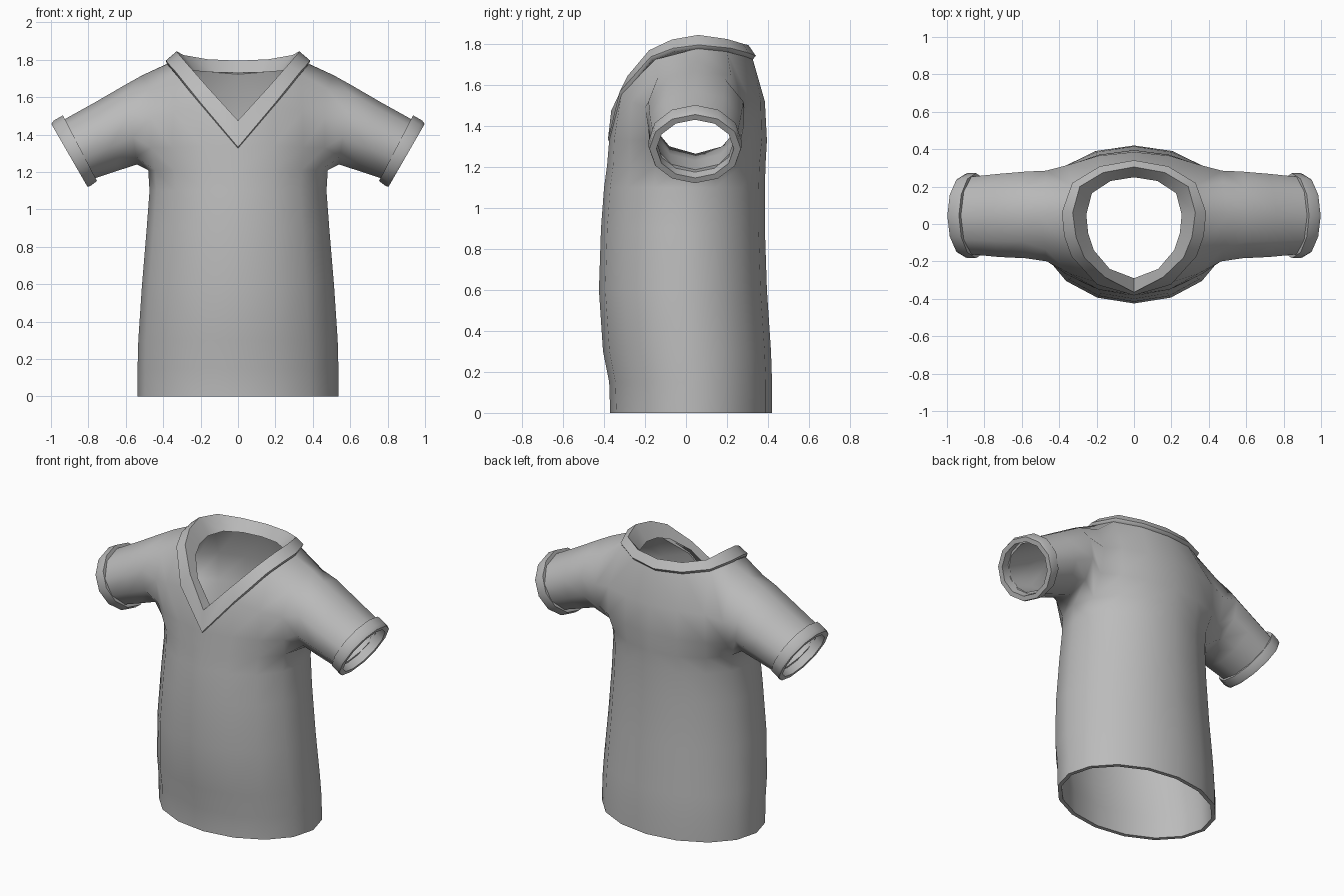
import bpy
import math
from mathutils import Vector

cube = bpy.data.objects.get("Cube")
if cube:
    bpy.data.objects.remove(cube, do_unlink=True)

# One plain fabric colour
fabric = bpy.data.materials.new("grey fabric")
fabric.use_nodes = True
fabric.diffuse_color = (0.5, 0.5, 0.5, 1)
fabric.node_tree.nodes["Principled BSDF"].inputs["Base Color"].default_value = (0.5, 0.5, 0.5, 1)


def finish(name, verts, faces, thickness=0):
    """Mirror a half mesh across x, give it cloth thickness and smooth it."""
    mesh = bpy.data.meshes.new(name)
    mesh.from_pydata([tuple(v) for v in verts], [], faces)
    mesh.materials.append(fabric)
    obj = bpy.data.objects.new(name, mesh)
    bpy.context.collection.objects.link(obj)
    mirror = obj.modifiers.new("mirror", 'MIRROR')
    mirror.merge_threshold = 0.0005
    if thickness:
        solid = obj.modifiers.new("cloth", 'SOLIDIFY')
        solid.thickness = thickness
        solid.offset = -1
    bpy.ops.object.select_all(action='DESELECT')
    obj.select_set(True)
    bpy.context.view_layer.objects.active = obj
    bpy.ops.object.convert(target='MESH')
    bpy.ops.object.shade_smooth_by_angle(angle=math.radians(65))
    return obj


def oval(sides, top, bottom, front, back, scale=1.0):
    """Tilted oval ring through a top and a bottom (x, z) point."""
    t, b = Vector(top), Vector(bottom)
    mid, half = (t + b) / 2, (t - b) / 2 * scale
    y_mid, y_half = (front + back) / 2, (back - front) / 2 * scale
    ring = []
    for i in range(sides):
        a = math.tau * i / sides
        p = mid + half * math.cos(a)
        ring.append(Vector((p.x, y_mid - y_half * math.sin(a), p.y)))
    return ring


# Shirt: torso rows as (height, half width, front y, back y)
verts, faces = [], []
torso = [(0, .538, -.37, .42), (.15, .537, -.375, .42), (.3, .533, -.405, .415),
         (.6, .513, -.425, .395), (.9, .488, -.415, .385),
         (1.1, .473, -.4, .385), (1.21, .48, -.385, .388)]
COLS = 8
for z, w, front, back in torso:
    for k in range(COLS + 1):
        a = math.pi * k / COLS
        x = 0 if k in (0, COLS) else w * math.sin(a)
        verts.append((x, (front + back) / 2 - (back - front) / 2 * math.cos(a), z))
for r in range(len(torso) - 1):
    for k in range(COLS):
        i = r * (COLS + 1) + k
        faces.append((i, i + 1, i + COLS + 2, i + COLS + 1))
chest = (len(torso) - 1) * (COLS + 1)

# Upper panels: each column climbs from the chest row to the neck or armhole
columns = {
    0: [(0, -.375, 1.33)],
    1: [(.19, -.35, 1.34), (.19, -.315, 1.56)],
    2: [(.35, -.275, 1.33), (.345, -.265, 1.52), (.335, -.15, 1.725)],
    3: [(.465, -.18, 1.33), (.465, -.2, 1.49), (.475, -.135, 1.645)],
    5: [(.47, .245, 1.33), (.47, .285, 1.49), (.475, .22, 1.645)],
    6: [(.36, .31, 1.33), (.355, .315, 1.52), (.32, .2, 1.77)],
    7: [(.19, .37, 1.33), (.19, .365, 1.52), (.18, .29, 1.745)],
    8: [(0, .395, 1.33), (0, .385, 1.52), (0, .325, 1.73)],
}
grid = {}
for k, points in columns.items():
    grid[k] = [chest + k]
    for p in points:
        grid[k].append(len(verts))
        verts.append(p)
neck_side = len(verts)
verts.append((.375, .06, 1.78))
shoulder = len(verts)
verts.append((.51, .055, 1.718))
for k in (0, 1, 2, 5, 6, 7):
    a, b = grid[k], grid[k + 1]
    for r in range(min(len(a), len(b)) - 1):
        faces.append((a[r], b[r], b[r + 1], a[r + 1]))
    if len(b) > len(a):
        faces.append((a[-1], b[-2], b[-1]))
faces.append((grid[2][3], grid[3][3], shoulder, neck_side))
faces.append((neck_side, shoulder, grid[5][3], grid[6][3]))

# Sleeve: loft from the armhole until it tucks inside the cuff
loop = [shoulder] + grid[3][:0:-1] + [chest + 3, chest + 4, chest + 5] + grid[5][1:]
sleeve = [((.6, 1.668), (.54, 1.24), -.195, .292),
          ((.76, 1.575), (.64, 1.208), -.188, .28),
          ((.94, 1.475), (.775, 1.163), -.172, .262)]
SIDES = len(loop)
for spec in sleeve:
    ring = list(range(len(verts), len(verts) + SIDES))
    verts += oval(SIDES, *spec)
    for i in range(SIDES):
        j = (i + 1) % SIDES
        faces.append((loop[i], loop[j], ring[j], ring[i]))
    loop = ring
finish("shirt_body", verts, faces, 0.025)

# Cuffs: closed bands with a softened outer rim, as (top, bottom, scale)
inner, rim, outer = ((.936, 1.503), (.754, 1.152)), ((.985, 1.475), (.79, 1.125)), ((1, 1.46), (.803, 1.118))
profile = [(inner, .96), (inner, 1), (rim, 1), (outer, .98), (outer, .83), (inner, .83)]
SIDES = 12
verts, faces = [], []
for (top, bottom), scale in profile:
    verts += oval(SIDES, top, bottom, -.183, .272, scale)
for r in range(len(profile)):
    for i in range(SIDES):
        a, b = r * SIDES, (r + 1) % len(profile) * SIDES
        j = (i + 1) % SIDES
        faces.append((a + i, a + j, b + j, b + i))
finish("sleeve_cuffs", verts, faces)

# Collar: stations from the V tip to the nape, each (outer edge, top edge, inner edge)
stations = [
    ((0, -.365, 1.315), (0, -.365, 1.475), (0, -.29, 1.47)),
    ((.195, -.31, 1.55), (.155, -.285, 1.645), (.13, -.24, 1.61)),
    ((.33, -.165, 1.72), (.265, -.18, 1.77), (.215, -.14, 1.7)),
    ((.368, -.06, 1.762), (.31, -.07, 1.822), (.245, -.05, 1.735)),
    ((.38, .06, 1.778), (.328, .06, 1.845), (.255, .05, 1.745)),
    ((.325, .21, 1.762), (.29, .2, 1.825), (.225, .165, 1.74)),
    ((.18, .295, 1.738), (.165, .275, 1.803), (.125, .23, 1.733)),
    ((0, .326, 1.725), (0, .305, 1.795), (0, .25, 1.73)),
]
verts, faces = [], []
for low, top, inside in stations:
    x, y, z = low
    verts += [low, (x * 1.015, y * 1.045, z + .018), top, inside]
for s in range(len(stations) - 1):
    for c in range(4):
        d = (c + 1) % 4
        faces.append((s * 4 + c, s * 4 + 4 + c, s * 4 + 4 + d, s * 4 + d))
finish("v_neck_collar", verts, faces)
